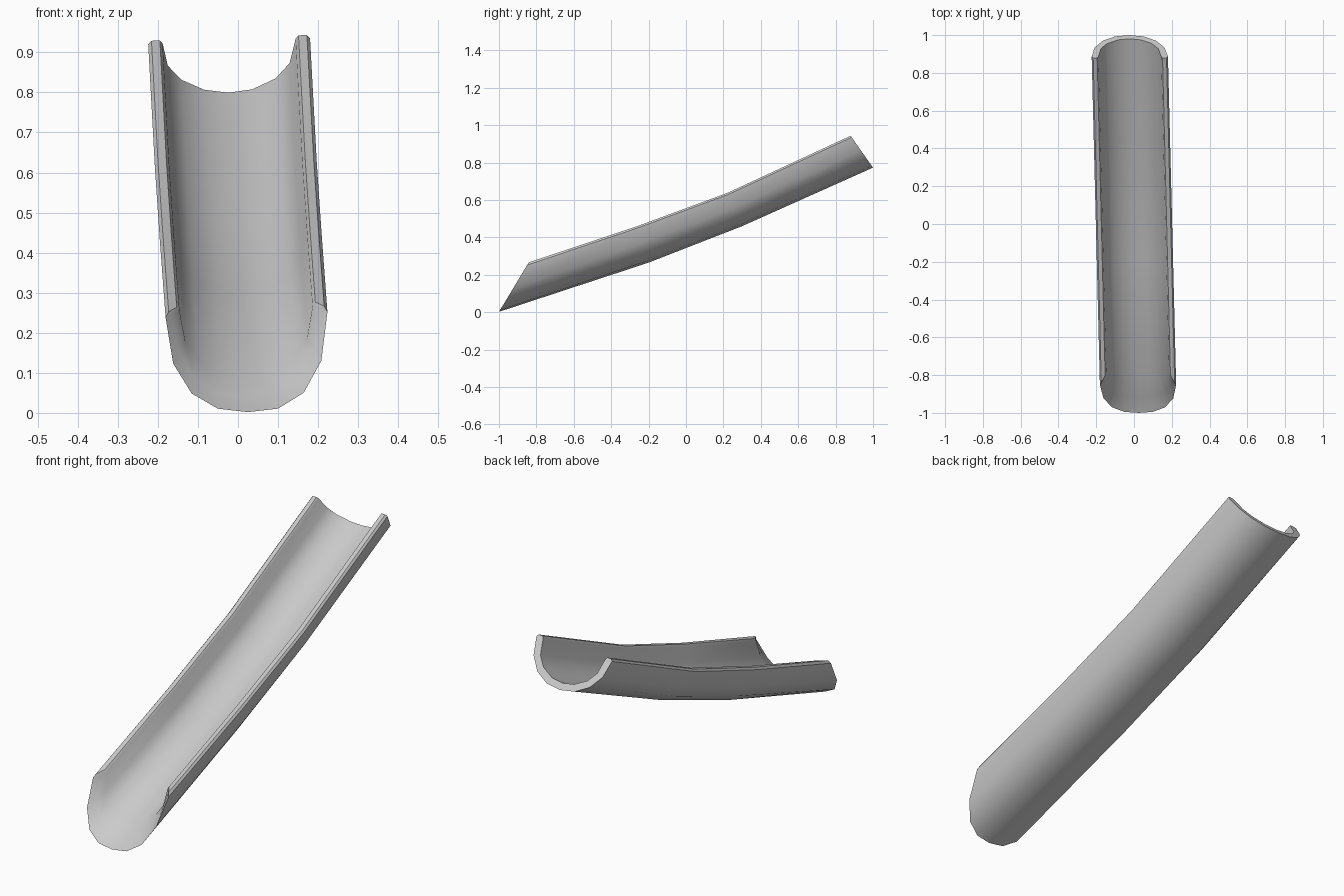
import bpy, bmesh, math
from mathutils import Vector

if "Cube" in bpy.data.objects:
    bpy.data.objects.remove(bpy.data.objects["Cube"])

DEPTH = 0.205
# half profiles (x offset, height above the outer bottom), bottom to rim
OUTER = [(0, 0), (.075, .012), (.14, .05), (.185, .112), (.202, .195), (.194, .205)]
INNER = [(0, .033), (.06, .043), (.118, .076), (.152, .122), (.166, .195), (.173, .205)]
# stations along the trough: bottom (y, z) and rim (y, z)
STATIONS = [((-.2, .265), (-.26, .453)), ((.3, .46), (.22, .63)), ((1, .773), (.88, .936))]
TIP = ((-1, .002), (-.84, .26))
INNER_END = ((-.845, .052), (-.80, .27))


def ring(half, station, power=1.0):
    """Full cross-section placed at a station, with the slight yaw and roll."""
    full = [(-x, w) for x, w in reversed(half[1:])] + half
    (by, bz), (ty, tz) = station
    pts = []
    for x, w in full:
        t = (w / DEPTH) ** power
        y = by + (ty - by) * t
        z = bz + (tz - bz) * t + .037 * x * t
        pts.append(Vector((x - .025 * y, y, z)))
    return pts


# outer skin, back end, inner skin, then the tapered front lip
tip = ring(OUTER, TIP, 1.2)
inner_end = ring(INNER, INNER_END)
lip = [a.lerp(b, .5) for a, b in zip(tip, inner_end)]
for p in lip[3:-3]:
    p.z -= .007
rings = ([tip] + [ring(OUTER, s) for s in STATIONS]
         + [ring(INNER, s) for s in reversed(STATIONS)] + [inner_end, lip])

bm = bmesh.new()
V = [[bm.verts.new(p) for p in r] for r in rings]
n = len(V)
for i in range(n):
    a, b = V[i], V[(i + 1) % n]
    for j in range(len(a) - 1):
        bm.faces.new((a[j], a[j + 1], b[j + 1], b[j]))
# rim strips along both sides
for e in (0, -1):
    for k in range(3):
        bm.faces.new((V[k][e], V[k + 1][e], V[6 - k][e], V[7 - k][e]))
    bm.faces.new((V[0][e], V[7][e], V[8][e]))
bmesh.ops.recalc_face_normals(bm, faces=bm.faces)

mesh = bpy.data.meshes.new("trough")
bm.to_mesh(mesh)
bm.free()
trough = bpy.data.objects.new("trough", mesh)
bpy.context.collection.objects.link(trough)
bpy.context.view_layer.objects.active = trough
trough.select_set(True)
bpy.ops.object.shade_smooth_by_angle(angle=math.radians(35))
